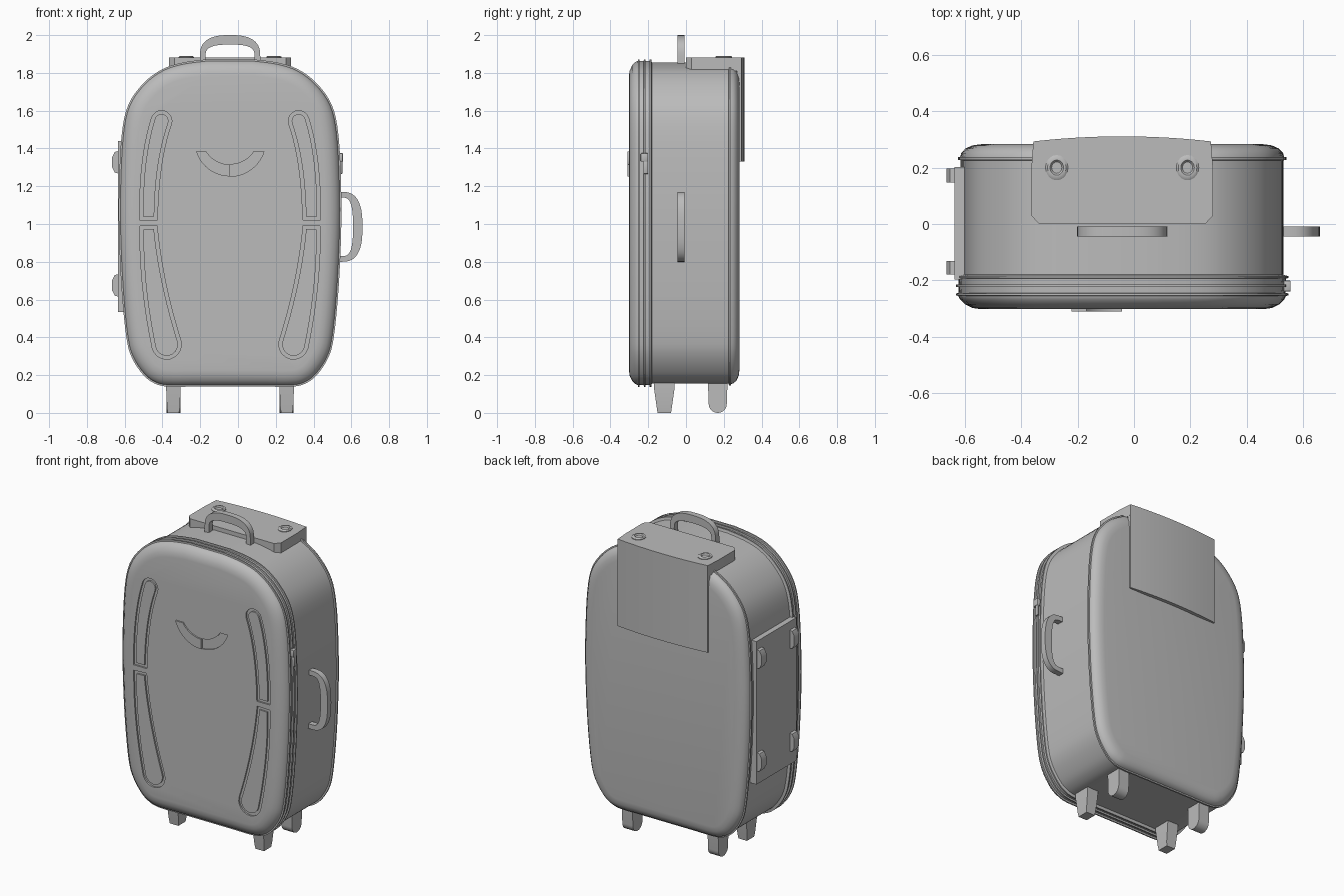
import bpy, bmesh, math
from mathutils import Vector

cube = bpy.data.objects.get("Cube")
if cube:
    bpy.data.objects.remove(cube, do_unlink=True)

CX = -0.042  # middle of the case body

grey = bpy.data.materials.new("plain grey")
grey.use_nodes = True
grey.diffuse_color = (0.5, 0.5, 0.5, 1)
grey.node_tree.nodes["Principled BSDF"].inputs["Base Color"].default_value = (0.5, 0.5, 0.5, 1)


def finish(name, bm, angle=35):
    bmesh.ops.recalc_face_normals(bm, faces=bm.faces)
    mesh = bpy.data.meshes.new(name)
    bm.to_mesh(mesh)
    bm.free()
    mesh.materials.append(grey)
    ob = bpy.data.objects.new(name, mesh)
    bpy.context.collection.objects.link(ob)
    smooth(ob, angle)
    return ob


def smooth(ob, angle=35):
    bpy.ops.object.select_all(action='DESELECT')
    ob.select_set(True)
    bpy.context.view_layer.objects.active = ob
    bpy.ops.object.shade_smooth_by_angle(angle=math.radians(angle))


def loft(name, rings, closed=False, angle=35):
    """Skin matching rings; cap the ends unless the rings form a closed band."""
    bm = bmesh.new()
    loops = [[bm.verts.new(p) for p in ring] for ring in rings]
    n = len(loops[0])
    pairs = list(zip(loops, loops[1:])) + ([(loops[-1], loops[0])] if closed else [])
    for a, b in pairs:
        for i in range(n):
            j = (i + 1) % n
            bm.faces.new((a[i], a[j], b[j], b[i]))
    if not closed:
        bm.faces.new(loops[0])
        bm.faces.new(loops[-1])
    return finish(name, bm, angle)


def prism(name, outline, place, lo, hi, angle=35):
    return loft(name, [[place(p, q, d) for p, q in outline] for d in (lo, hi)], angle=angle)


def along_y(p, q, d): return (p, d, q)
def along_x(p, q, d): return (d, p, q)
def along_z(p, q, d): return (p, q, d)


def box(name, lo, hi, bevel=0.0):
    bm = bmesh.new()
    bmesh.ops.create_cube(bm, size=1)
    for v in bm.verts:
        v.co = [l + (c + 0.5) * (h - l) for c, l, h in zip(v.co, lo, hi)]
    if bevel:
        bmesh.ops.bevel(bm, geom=bm.edges[:], offset=bevel, segments=2, affect='EDGES', profile=0.5)
    return finish(name, bm)


def catmull(pts, steps):
    out = []
    for i in range(len(pts) - 1):
        a, b = pts[max(i - 1, 0)], pts[i]
        c, d = pts[i + 1], pts[min(i + 2, len(pts) - 1)]
        for k in range(steps):
            t = k / steps
            out.append(0.5 * (2 * b + (c - a) * t + (2 * a - 5 * b + 4 * c - d) * t * t
                              + (3 * b - a - 3 * c + d) * t ** 3))
    return out + [pts[-1]]


# Case outline: right half, mirrored to the left
half = [Vector(p) for p in [(0.12, 1.873), (0.25, 1.856), (0.36, 1.82), (0.46, 1.745),
        (0.54, 1.63), (0.575, 1.47), (0.589, 1.2), (0.589, 0.95), (0.575, 0.65), (0.55, 0.4),
        (0.52, 0.29), (0.46, 0.20), (0.4, 0.155), (0.33, 0.138), (0.2, 0.138)]]
right = catmull(half, 4)
outline = right + [Vector((-p.x, p.y)) for p in reversed(right)]


def inset_ring(y, inset):
    ring = []
    for i, p in enumerate(outline):
        t = outline[(i + 1) % len(outline)] - outline[i - 1]
        n = Vector((t.y, -t.x)).normalized()
        ring.append((CX + p.x + n.x * inset, y, p.y + n.y * inset))
    return ring


# Section through the wall from front to back, with raised piping
section = [(-0.302, 0.088), (-0.298, 0.06), (-0.285, 0.033), (-0.268, 0.016), (-0.256, 0.01)]
for y in (-0.25, -0.219, -0.188):
    section += [(y - 0.005, 0.01), (y - 0.004, 0.001), (y + 0.004, 0.001), (y + 0.005, 0.011)]
section += [(-0.18, 0.018), (0.226, 0.018), (0.227, 0.008), (0.237, 0.008), (0.238, 0.016),
            (0.252, 0.02), (0.268, 0.035), (0.279, 0.06), (0.283, 0.09)]
case = loft("case_body", [inset_ring(*s) for s in section])


def carve(cutter):
    mod = case.modifiers.new("carve", 'BOOLEAN')
    mod.operation, mod.solver, mod.object = 'DIFFERENCE', 'EXACT', cutter
    bpy.ops.object.select_all(action='DESELECT')
    bpy.context.view_layer.objects.active = case
    bpy.ops.object.modifier_apply(modifier=mod.name)
    bpy.data.objects.remove(cutter, do_unlink=True)


# Long grooves on the front: tapered loops, round at the wide end
def strip(narrow, mid, wide, r0, r1, shrink, side):
    a, m, b = Vector(narrow), Vector(mid), Vector(wide)
    a = a + (m - a).normalized() * shrink
    ctrl = 2 * m - (a + b) / 2
    lefts, rights = [], []
    for k in range(11):
        t = k / 10
        c = a * (1 - t) ** 2 + ctrl * 2 * t * (1 - t) + b * t * t
        d = ((ctrl - a) * (1 - t) + (b - ctrl) * t).normalized()
        n = Vector((-d.y, d.x)) * (r0 + (r1 - r0) * t - shrink)
        lefts.append(c + n)
        rights.append(c - n)
    arc = [b + n * math.cos(math.pi * k / 10) + d * n.length * math.sin(math.pi * k / 10)
           for k in range(1, 10)]
    return [(CX + side * p.x, p.y) for p in lefts + arc + rights[::-1]]


for side in (-1, 1):
    for shape in (((0.432, 1.022), (0.414, 1.315), (0.363, 1.545), 0.047, 0.055),
                  ((0.432, 0.99), (0.402, 0.68), (0.336, 0.362), 0.045, 0.078)):
        outer, inner = strip(*shape, 0, side), strip(*shape, 0.018, side)
        rings = [[(x, y, z) for x, z in o] for o, y in
                 ((outer, -0.32), (outer, -0.292), (inner, -0.292), (inner, -0.32))]
        carve(loft("groove_cutter", rings, closed=True))


# Crescent on the front: one half raised, the other half sunk
def crescent(side):
    pts = []
    for width, drop in ((0.18, 0.133), (0.127, 0.07)):
        r = (width ** 2 + drop ** 2) / (2 * drop)
        end = math.asin(min(1, width / r))
        row = [(CX + side * r * math.sin(end * k / 10),
                1.385 - drop + r * (1 - math.cos(end * k / 10))) for k in range(11)]
        pts += row if not pts else row[::-1]
    return pts


prism("crescent_raised_half", crescent(-1), along_y, -0.311, -0.295)
carve(prism("crescent_cutter", crescent(1), along_y, -0.32, -0.294))
smooth(case)


# Carry handles: an arch that is thicker in the middle
def handle(name, length, rise, place):
    outer, inner = [], []
    for k in range(25):
        a = math.pi * k / 24
        c, s = math.cos(a), math.sin(a)
        c = math.copysign(abs(c) ** 0.75, c)
        outer.append((c * length / 2, rise * s ** 0.75))
        inner.append((c * (length / 2 - 0.03), (rise - 0.05) * s ** 0.6))
    outer = [(length / 2, -0.05)] + outer + [(-length / 2, -0.05)]
    inner = [(length / 2 - 0.03, -0.05)] + inner + [(0.03 - length / 2, -0.05)]
    rings = [[place(u, v, y) for (u, v), y in ((o, -0.045), (o, -0.008), (i, -0.008), (i, -0.045))]
             for o, i in zip(outer, inner)]
    loft(name, rings)


handle("top_handle", 0.32, 0.115, lambda u, v, y: (CX + u, y, 1.885 + v))
handle("side_handle", 0.37, 0.11, lambda u, v, y: (0.549 + v, y, 0.985 + u))

# Rear bracket with its hanging flap
rear = [(0.315 - 0.63 * k / 12, 0.311 - 0.018 * (k / 6 - 1) ** 2) for k in range(13)]
block = [(-0.295, 0.0), (0.295, 0.0), (0.322, 0.03), (0.322, 0.2)] + rear + [(-0.322, 0.2), (-0.322, 0.03)]
prism("bracket_block", [(CX + x, y) for x, y in block], along_z, 1.81, 1.881)
flap = rear + [(x, y - 0.022) for x, y in reversed(rear)]
prism("bracket_flap", [(CX + x, y) for x, y in flap], along_z, 1.33, 1.88)

# Ring studs on the bracket
for side in (-1, 1):
    profile = [(0.04, -0.01), (0.04, 0.004), (0.033, 0.009), (0.024, 0.009), (0.018, 0.002)]
    loft("bracket_stud", [[(CX + side * 0.232 + r * math.cos(a), 0.2 + 1.12 * r * math.sin(a), 1.881 + h)
         for a in (math.tau * k / 20 for k in range(20))] for r, h in profile])

# Side plate with four tapered stand-off feet
box("side_plate", (-0.636, -0.197, 0.535), (-0.58, 0.203, 1.44))
foot = [(-0.63, -0.06), (-0.652, -0.055), (-0.666, -0.028), (-0.666, 0.028), (-0.652, 0.055), (-0.63, 0.06)]
for y in (-0.155, 0.172):
    for z in (0.675, 1.327):
        prism("side_foot", [(x, z + h) for x, h in foot], along_y, y - 0.024, y + 0.024)

# Zip slider and pull
box("zip_slider", (0.53, -0.24, 1.33), (0.556, -0.2, 1.375), 0.005)
box("zip_pull", (0.54, -0.225, 1.265), (0.553, -0.2, 1.34), 0.004)

# Front legs taper downwards; rear legs end in a round wheel shape
for side in (-1, 1):
    x = CX + side * 0.3
    loft("front_leg", [[(x + side * u * w, -0.115 + v * d, z) for u, v in ((-1, -1), (1, -1), (1, 1), (-1, 1))]
         for z, w, d in ((0.16, 0.038, 0.055), (0.12, 0.038, 0.053), (0.03, 0.034, 0.04), (0.0, 0.03, 0.036))])
    wheel = [(0.168 + 0.048 * math.cos(a), 0.048 + 0.048 * math.sin(a))
             for a in (math.pi * (1 + k / 12) for k in range(13))]
    prism("rear_leg", wheel + [(0.22, 0.17), (0.116, 0.17)], along_x, x - 0.037, x + 0.037)
